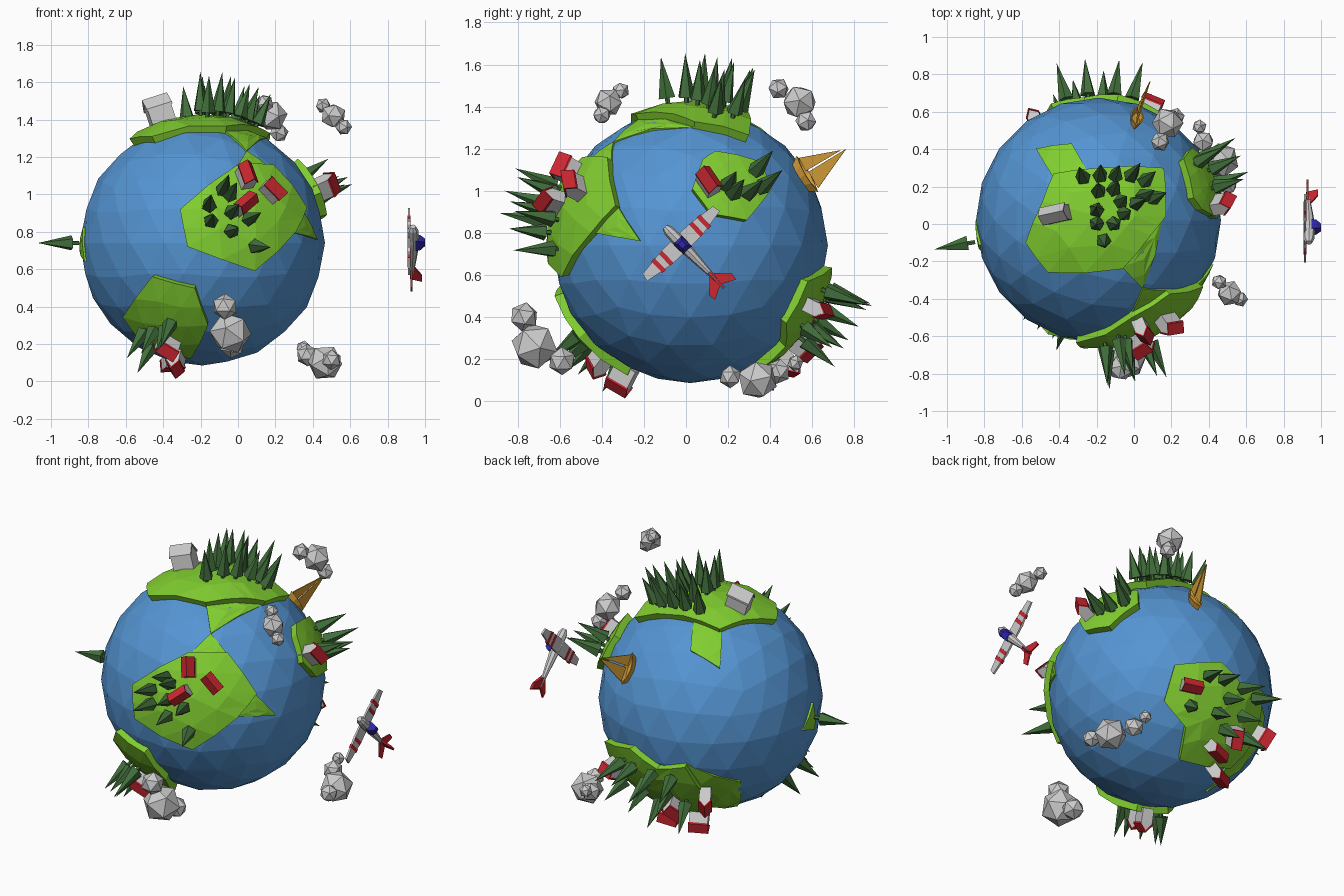
import bpy, bmesh, random
from math import sqrt, sin, cos, pi, radians
from mathutils import Vector, Matrix

if "Cube" in bpy.data.objects:
    bpy.data.objects.remove(bpy.data.objects["Cube"])

random.seed(4)
C = Vector((-0.19, 0.02, 0.74))     # globe centre
R, LAND, FLUSH = 0.655, 0.69, 0.659


def material(name, rgb):
    m = bpy.data.materials.new(name)
    m.diffuse_color = (*rgb, 1)
    m.use_nodes = True
    m.node_tree.nodes["Principled BSDF"].inputs["Base Color"].default_value = m.diffuse_color
    return m


SEA = material("sea", (0.09, 0.30, 0.65))
GRASS = material("grass", (0.22, 0.62, 0.03))
LEAF = material("leaf", (0.055, 0.16, 0.045))
RED = material("red", (0.60, 0.02, 0.03))
WOOD = material("wood", (0.68, 0.35, 0.04))
GLASS = material("glass", (0.03, 0.02, 0.40))


def finish(name, bm, mat=None, M=Matrix()):
    bmesh.ops.recalc_face_normals(bm, faces=bm.faces)
    me = bpy.data.meshes.new(name)
    bm.to_mesh(me)
    bm.free()
    me.transform(M)
    if mat:
        me.materials.append(mat)
    ob = bpy.data.objects.new(name, me)
    bpy.context.collection.objects.link(ob)
    return ob


def loft(name, rings, mat=None, M=Matrix()):
    bm = bmesh.new()
    vs = [[bm.verts.new(p) for p in ring] for ring in rings]
    n = len(vs[0])
    for a, b in zip(vs, vs[1:]):
        for i in range(n):
            bm.faces.new((a[i], a[(i + 1) % n], b[(i + 1) % n], b[i]))
    bm.faces.new(vs[0][::-1])
    bm.faces.new(vs[-1])
    return finish(name, bm, mat, M)


def plate(name, outline, t, mat=None, M=Matrix()):
    return loft(name, [[(x, y, z) for x, y in outline] for z in (-t / 2, t / 2)], mat, M)


def on(side, a, b, r=LAND):
    """Direction from the globe centre, given two offsets seen from one side."""
    s = sqrt(max(r * r - a * a - b * b, 0))
    return Vector({"front": (a, -s, b), "right": (s, a, b), "top": (a, b, s)}[side])


def frame(d, r, spin=0):
    """Local frame standing on the globe: z outward, y towards north."""
    z = Vector(d).normalized()
    ref = Vector((0, 1, 0)) if abs(z.z) > 0.85 else Vector((0, 0, 1))
    x = ref.cross(z).normalized()
    M = Matrix((x, z.cross(x), z)).transposed().to_4x4()
    return Matrix.Translation(C + z * r) @ M @ Matrix.Rotation(radians(spin), 4, 'Z')


def land(name, pts, r=LAND):
    bm = bmesh.new()
    pts = [Vector(p).normalized() for p in pts]
    mid = bm.verts.new(sum(pts, Vector()) / len(pts))
    vs = [bm.verts.new(p) for p in pts]
    for a, b in zip(vs, vs[1:] + vs[:1]):
        bm.faces.new((mid, a, b))
    bmesh.ops.subdivide_edges(bm, edges=bm.edges[:], cuts=1, use_grid_fill=True)
    for v in bm.verts:
        v.co = v.co.normalized() * r
    rim = [e for e in bm.edges if e.is_boundary]
    for v in bmesh.ops.extrude_edge_only(bm, edges=rim)["geom"]:
        if isinstance(v, bmesh.types.BMVert):
            v.co = v.co.normalized() * 0.62
    finish(name, bm, GRASS, Matrix.Translation(C))


def tree(d):
    bm = bmesh.new()
    h = random.uniform(0.17, 0.215)
    for r1, r2, z0, dep in ((0.012, 0.012, -0.02, 0.05), (0.042, 0, 0.02, h)):
        bmesh.ops.create_cone(bm, cap_ends=True, segments=5, radius1=r1, radius2=r2, depth=dep,
                              matrix=Matrix.Translation((0, 0, z0 + dep / 2)))
    finish("tree", bm, LEAF, frame(d, LAND, random.uniform(0, 72)))


def house(d, spin=0, s=1.0, roof=True):
    M = frame(d, LAND - 0.01, spin) @ Matrix.Scale(s, 4) @ Matrix.Rotation(pi / 2, 4, 'X')
    plate("house_walls", [(-.034, -.02), (.034, -.02), (.034, .07), (0, .11), (-.034, .07)], 0.11, None, M)
    plate("house_roof", [(-.04, .065), (0, .112), (.04, .065), (.04, .075), (0, .122), (-.04, .075)],
          0.12, RED if roof else None, M)


# globe
bm = bmesh.new()
bmesh.ops.create_icosphere(bm, subdivisions=3, radius=R)
finish("globe", bm, SEA, Matrix.Translation(C))

# raised land
land("north_land", [on("top", *p) for p in ((.35, .28), (.36, .02), (.28, -.08), (.13, -.26), (-.27, -.28),
                                            (-.39, -.12), (-.30, .10), (-.24, .25), (0, .28))])
land("front_land", [on("front", *p) for p in ((-.12, .18), (-.08, -.02), (.28, -.15), (.50, .06),
                                              (.56, .19), (.38, .42), (.19, .42))])
land("south_land", [(-.27, -.61, -.18), (-.04, -.64, -.24), (.03, -.53, -.44), (-.06, -.29, -.60),
                    (-.28, -.27, -.57), (-.43, -.37, -.40)])
land("east_land", [on("right", *p) for p in ((.06, .41), (.12, .45), (.33, .40), (.39, .27), (.27, .12),
                                             (.10, .15), (.01, .27))])
land("back_land", [(.343, .526, -.16), (.1, .64, -.1), (-.07, .61, -.18), (-.24, .59, -.14), (-.3, .45, -.38),
                   (-.23, .32, -.516), (.108, .287, -.571), (.182, .426, -.454), (.338, .428, -.347)])

# low land level with the sea
land("land_bridge", [on("top", .36, .02), on("top", .13, -.26), (.24, -.37, .5)], FLUSH)
land("land_bridge", [(.24, -.37, .5), on("front", .19, .42), on("front", .38, .42)], FLUSH)
land("front_cape", [(.56, -.36, .19), (.62, -.24, .02), (.50, -.47, .06)], FLUSH)
land("north_cape", [on("top", *p) for p in ((-.35, .40), (-.15, .43), (-.06, .27), (-.24, .22))], FLUSH)
land("back_cape", [(-.24, .59, -.14), (-.465, .36, -.28), (-.26, .1, -.59), (-.23, .32, -.516)], FLUSH)
land("west_islet", [(-.65, .0, -.04), (-.62, -.13, .08), (-.62, -.16, -.1)], FLUSH)

# trees
for p in ((-.28, .27), (-.18, .28), (-.09, .28), (0, .28), (-.19, .19), (-.10, .20), (.08, .25), (.13, .15),
          (-.20, .08), (-.06, .13), (.03, .12), (-.20, 0), (-.10, 0), (-.16, -.10), (.07, .16), (-.04, .06)):
    tree(on("top", p[0] + .19, p[1] - .02, 0.78))
for p in ((-.07, 1.05), (-.03, 1.02), (-.15, .96), (-.14, .87), (-.02, .92), (.08, .88), (-.02, .81), (.12, .72)):
    tree(on("front", p[0] + .19, p[1] - .74, 0.78))
for p in ((.22, 1.06), (.33, 1.02), (.37, 1.14), (.40, 1.05), (.25, 1.02)):
    tree(on("right", p[0] - .02, p[1] - .74, 0.80))
for d in ((-.40, -.53, -.61), (-.25, -.64, -.59), (-.32, -.57, -.58), (-.20, -.62, -.50), (-.35, -.42, -.70),
          (-.05, .60, -.20), (.02, .58, -.28), (-.10, .55, -.33), (.06, .55, -.37), (-.16, .60, -.22),
          (-.18, .50, -.42), (.21, .50, -.36), (.166, .594, -.20), (-.02, .5, -.42), (.08, .62, -.2),
          (-.73, -.13, 0)):
    tree(d)

# houses
house(on("front", .25, .38, .77), 8)
house(on("front", .40, .30, .77), 40)
house(on("front", .24, .22, .77), -52)
house(on("right", .09, .31, .75), 30)
house((-.19, -.44, -.56), 40)
house((-.14, -.32, -.62), 20)
house((.245, .54, -.27), 85)
house((-.03, .41, -.50), 75)
house((-.137, .30, -.558), 60)
house((-.10, .48, -.42), 30)
house((-.30, .48, -.36), 0)
house((-.21, .03, .64), -78, 1.2, False)

# clouds: clusters of low-poly balls (x, y, z, radius)
clouds = {
    "front_cloud": ((-.04, -.72, .26, .115), (-.07, -.77, .40, .07), (-.03, -.59, .19, .068)),
    "back_low_cloud": ((.465, .34, .10, .098), (.37, .44, .14, .06), (.50, .21, .115, .055), (.35, .52, .18, .04)),
    "east_cloud": ((.51, -.37, 1.42, .07), (.455, -.31, 1.475, .042), (.565, -.40, 1.36, .045)),
    "back_high_cloud": ((.18, .54, 1.42, .085), (.14, .44, 1.485, .052), (.22, .57, 1.33, .052)),
}
for name, balls in clouds.items():
    bm = bmesh.new()
    for *p, r in balls:
        turn = Matrix.Rotation(random.uniform(0, 6), 4, Vector((random.random(), random.random(), 1)))
        bmesh.ops.create_icosphere(bm, subdivisions=1, radius=r, matrix=Matrix.Translation(p) @ turn)
    finish(name, bm)

# sail boat
STAND = Matrix.Rotation(pi / 2, 4, 'Z') @ Matrix.Rotation(pi / 2, 4, 'X')   # plate upright along y
boat = frame((.20, .54, .33), 0.64, 8)
lens = [(0, -1), (.75, -.5), (1, 0), (.75, .5), (0, 1), (-.75, .5), (-1, 0), (-.75, -.5)]
loft("boat_hull", [[(x * w, y * l, z) for x, y in lens] for w, l, z in
                   ((.02, .065, -.01), (.038, .10, .045), (.030, .088, .045), (.022, .075, .02))], WOOD, boat)
plate("main_sail", [(-.085, .055), (.005, .055), (.005, .275)], .006, WOOD, boat @ STAND)
plate("fore_sail", [(.015, .045), (.085, .05), (.012, .25)], .006, WOOD, boat @ STAND)

# aeroplane: local x along the wing, y forward, z up (away from the globe)
s, f = Vector((0, .72, .694)), Vector((0, -.694, .72))
plane = Matrix.Translation((.94, -.02, .745)) @ Matrix((s, f, Vector((1, 0, 0)))).transposed().to_4x4()


def mirrored(pts):
    return pts + [(-x, y) for x, y in reversed(pts) if x > 0]


def oval(y, r, z):
    return [(r * cos(i * pi / 4), y, z + 1.1 * r * sin(i * pi / 4)) for i in range(8)]


loft("fuselage", [oval(*q) for q in ((.115, .015, -.005), (.09, .026, -.005), (0, .03, -.002),
                                     (-.12, .02, -.006), (-.26, .007, -.012))], None, plane)
low = plane @ Matrix.Translation((0, 0, -.026))
plate("wing", mirrored([(.0, .047), (.10, .044), (.232, .028), (.24, -.012), (.10, -.036), (0, -.038)]), .012, None, low)
for side in (-1, 1):
    for x in (.10, .15):
        plate("wing_stripe", [(side * (x - .011), -.036), (side * (x + .011), -.034),
                              (side * (x + .011), .041), (side * (x - .011), .043)], .015, RED, low)
plate("tail_wing", mirrored([(0, -.19), (.075, -.265), (.07, -.30), (0, -.265)]), .01, RED,
      plane @ Matrix.Translation((0, 0, -.012)))
plate("tail_fin", [(-.18, 0), (-.25, .045), (-.29, .045), (-.27, -.02)], .012, RED, plane @ STAND)
loft("cockpit", [[(x * k, y * k, z) for x, y in ((.028, -.04), (.028, .03), (-.028, .03), (-.028, -.04))]
                 for k, z in ((1, .01), (.9, .035), (.45, .06))], GLASS, plane)
